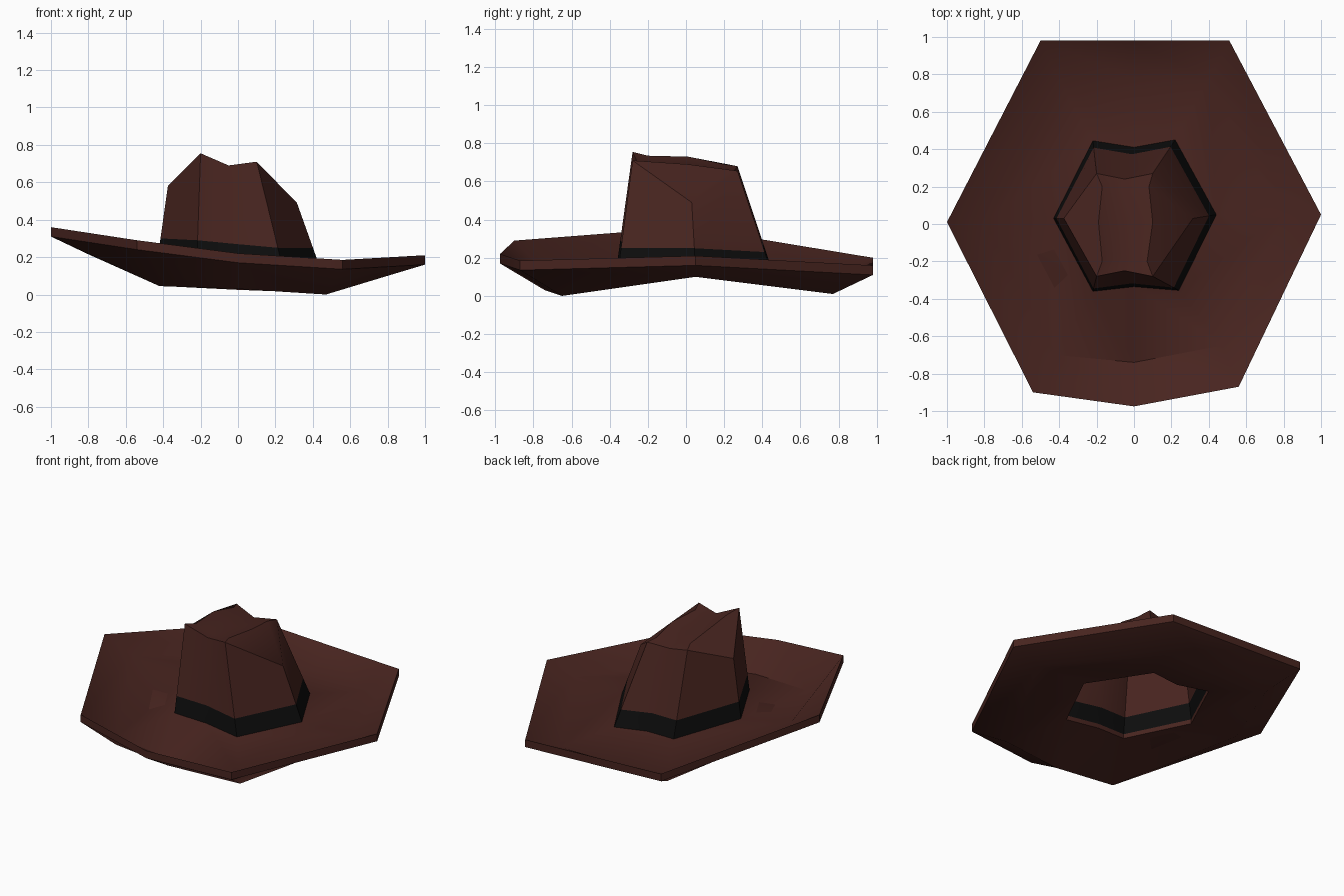
import bpy, bmesh, math
from mathutils import Vector

if "Cube" in bpy.data.objects:
    bpy.data.objects.remove(bpy.data.objects["Cube"])


def material(name, color):
    m = bpy.data.materials.new(name)
    m.diffuse_color = (*color, 1)
    m.use_nodes = True
    m.node_tree.nodes["Principled BSDF"].inputs["Base Color"].default_value = m.diffuse_color
    return m


felt = material("brown_felt", (0.065, 0.018, 0.014))
ribbon = material("black_ribbon", (0.004, 0.004, 0.004))


def build(name, loops, mat, closed=False, cap=None, angle=40):
    """Bridge equal-length loops; optionally close the tube or fan to a centre point."""
    bm = bmesh.new()
    rings = [[bm.verts.new(p) for p in loop] for loop in loops]
    pairs = list(zip(rings, rings[1:]))
    if closed:
        pairs.append((rings[-1], rings[0]))
    n = len(rings[0])
    for a, b in pairs:
        for i in range(n):
            j = (i + 1) % n
            bm.faces.new((a[i], a[j], b[j], b[i]))
    if cap:
        c = bm.verts.new(cap)
        for i in range(n):
            bm.faces.new((rings[-1][i], rings[-1][(i + 1) % n], c))
    bmesh.ops.recalc_face_normals(bm, faces=bm.faces)
    me = bpy.data.meshes.new(name)
    bm.to_mesh(me)
    bm.free()
    me.materials.append(mat)
    ob = bpy.data.objects.new(name, me)
    bpy.context.collection.objects.link(ob)
    bpy.ops.object.select_all(action='DESELECT')
    ob.select_set(True)
    bpy.context.view_layer.objects.active = ob
    bpy.ops.object.shade_smooth_by_angle(angle=math.radians(angle))
    return ob


def lift(loop, dz):
    return [Vector(p) + Vector((0, 0, dz)) for p in loop]


# Loops run: right, back right, back, back left, left, front left, front, front right
base = [Vector(p) for p in (
    (.44, .05, .14), (.22, .45, .12), (0, .41, .135), (-.22, .445, .155),
    (-.43, .03, .19), (-.22, -.36, .18), (0, -.335, .16), (.24, -.355, .14))]
shoulder = [Vector(p) for p in (
    (.315, .03, .49), (.10, .27, .655), (-.05, .24, .64), (-.20, .27, .68),
    (-.375, .03, .58), (-.20, -.28, .755), (-.05, -.25, .69), (.10, -.28, .71))]
ridge = [Vector(p) for p in (
    (.10, .01, .69), (.08, .20, .665), (-.04, .17, .645), (-.17, .20, .69),
    (-.19, .01, .73), (-.17, -.20, .735), (-.05, -.18, .68), (.07, -.20, .70))]
edge = [
    (1, .05, .21), (.51, .98, .16), (0, .98, .18), (-.5, .98, .20),
    (-1, .01, .36), (-.54, -.90, .29), (0, -.975, .22), (.56, -.87, .185)]
trough = [
    (.80, .05, .10), (.40, .77, .01), (0, .78, .025), (-.40, .77, .045),
    (-.80, .02, .215), (-.42, -.70, .045), (0, -.74, .03), (.47, -.65, 0)]

# Ribbon follows the lower part of the crown wall
band_top = [b + (s - b) * (.11 / (s.z - b.z)) for b, s in zip(base, shoulder)]
build("hat_band", [base, band_top], ribbon)

# Crown with pinched, dented top
build("crown", [band_top, shoulder, ridge], felt, cap=(-.04, .02, .665))

# Thick brim that dips and turns up at the rim
build("brim", [base, lift(trough, .05), edge, lift(edge, -.05), trough, lift(base, -.03)],
      felt, closed=True)
